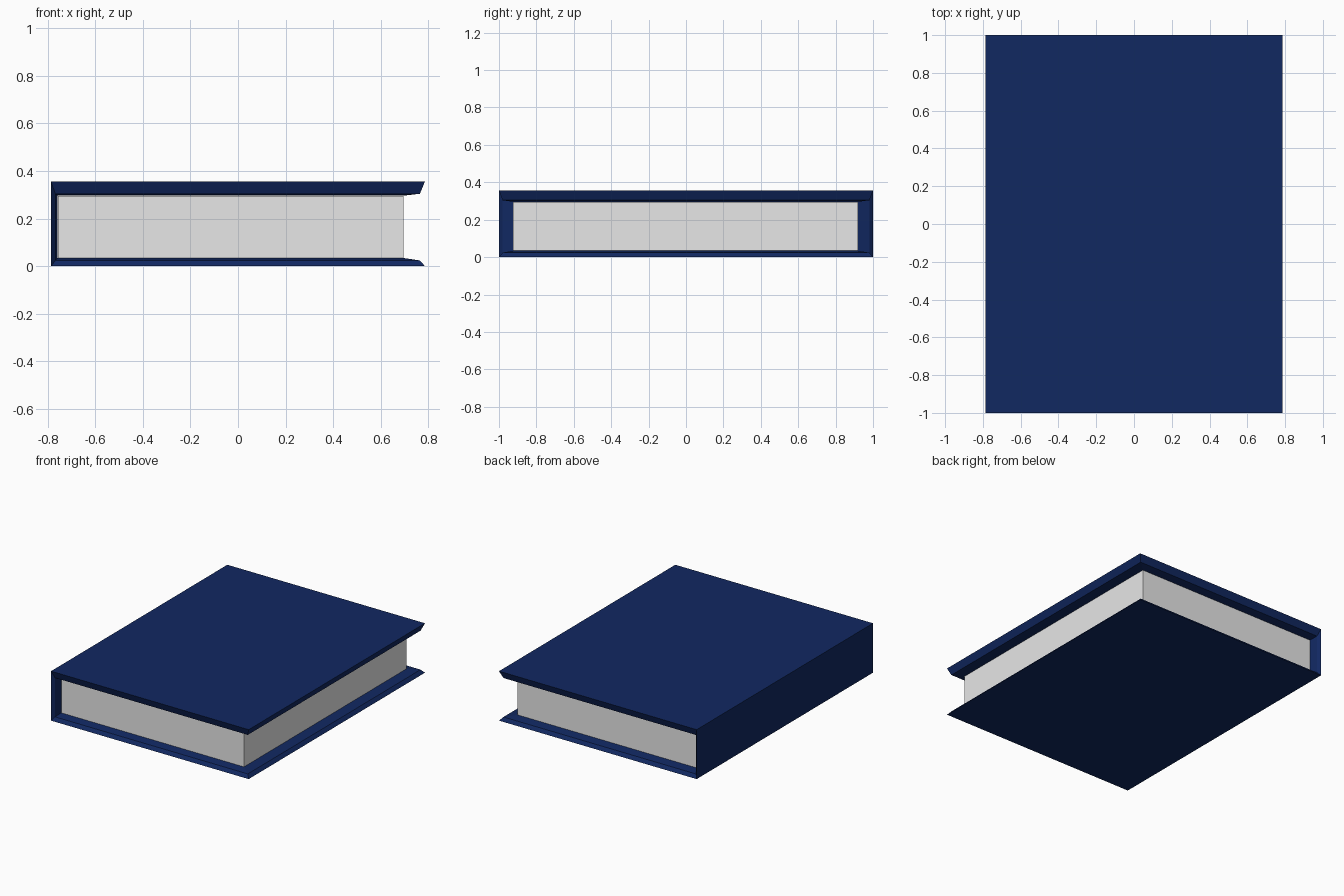
import bpy, bmesh

if "Cube" in bpy.data.objects:
    bpy.data.objects.remove(bpy.data.objects["Cube"])


def material(name, rgb):
    m = bpy.data.materials.new(name)
    m.diffuse_color = (*rgb, 1.0)
    m.use_nodes = True
    m.node_tree.nodes["Principled BSDF"].inputs["Base Color"].default_value = m.diffuse_color
    return m


def make_object(name, bm, mat):
    bmesh.ops.recalc_face_normals(bm, faces=bm.faces)
    me = bpy.data.meshes.new(name)
    bm.to_mesh(me)
    bm.free()
    me.materials.append(mat)
    ob = bpy.data.objects.new(name, me)
    bpy.context.collection.objects.link(ob)
    return ob


navy = material("navy cover", (0.0055, 0.021, 0.12))
paper = material("white paper", (0.8, 0.8, 0.8))


# Each ring runs round the open front, fore edge and back of the cover
def ring(bm, x0, x1, y0, y1, z0, z1):
    corners = [(x0, y0), (x1, y0), (x1, y1), (x0, y1)]
    low = [bm.verts.new((x, y, z0)) for x, y in corners]
    high = [bm.verts.new((x, y, z1)) for x, y in reversed(corners)]
    return low + high


# Cover: outer shell, bevelled lip, then inward slope to the pages
bm = bmesh.new()
rings = [
    ring(bm, -0.785, 0.785, -1.0, 1.0, 0.0, 0.355),
    ring(bm, -0.767, 0.764, -0.98, 0.98, 0.024, 0.304),
    ring(bm, -0.757, 0.695, -0.925, 0.92, 0.034, 0.296),
]
for a, b in zip(rings, rings[1:]):
    for i in range(8):
        j = (i + 1) % 8
        bm.faces.new((a[i], a[j], b[j], b[i]))
for r in (rings[0], rings[-1]):
    bm.faces.new(r[:4])                          # bottom board
    bm.faces.new(r[4:])                          # top board
    bm.faces.new((r[0], r[3], r[4], r[7]))       # spine
make_object("cover", bm, navy)

# Page block
bm = bmesh.new()
bmesh.ops.create_cube(bm, size=1.0)
lo, hi = (-0.756, -0.925, 0.035), (0.695, 0.92, 0.295)
for v in bm.verts:
    v.co = [hi[k] if v.co[k] > 0 else lo[k] for k in range(3)]
make_object("pages", bm, paper)
